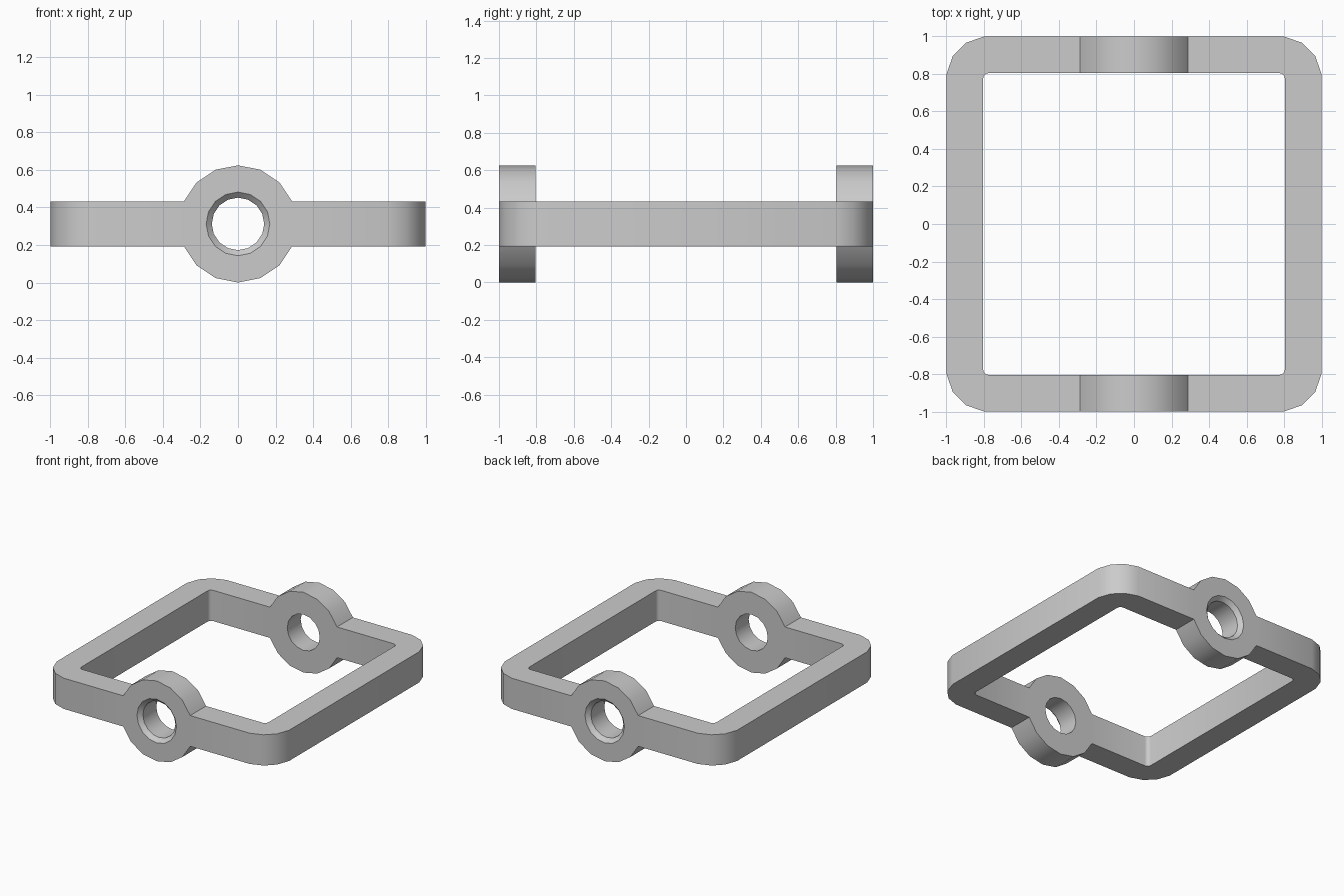
import bpy, bmesh, math

if "Cube" in bpy.data.objects:
    bpy.data.objects.remove(bpy.data.objects["Cube"])

OUT, INN = 1.0, 0.805            # outer and inner faces of the frame
ZC, R = 0.3125, 0.3125           # ring centre height and radius
JX = R * math.sin(math.radians(67.5))   # where the bar meets the ring
JZ = R * math.cos(math.radians(67.5))   # half height of the bar

bm = bmesh.new()


def skin(grid, closed=False, skip=()):
    """Quads between successive rows of points; skip holds (row, column)."""
    vs = [[bm.verts.new(p) for p in row] for row in grid]
    n = len(vs[0])
    for i in range(len(vs) - 1):
        for j in range(n if closed else n - 1):
            if (i, j) not in skip:
                k = (j + 1) % n
                bm.faces.new((vs[i][j], vs[i][k], vs[i + 1][k], vs[i + 1][j]))


# Quarter of the square frame: cross-section swept round one corner
outer = [(JX, -OUT), (0.8, -OUT), (0.897, -0.966), (0.966, -0.897), (OUT, -0.8), (OUT, 0)]
inner = [(JX, -INN), (0.775, -INN), (0.79, -0.801), (0.801, -0.79), (INN, -0.775), (INN, 0)]
rows = []
for o, i in zip(outer, inner):
    rows.append([(*o, ZC - JZ), (*o, ZC), (*o, ZC + JZ),
                 (*i, ZC + JZ), (*i, ZC), (*i, ZC - JZ)])
skin(rows, closed=True)

# Half of the 16-sided ring with a chamfered bore, open where the bar joins
rows = []
for k in range(9):
    a = math.radians(22.5 * k)
    s, c = math.sin(a), math.cos(a)
    rim = (min(R * s, JX), R * c)
    section = [(*rim, -OUT), (0.17 * s, 0.17 * c, -OUT), (0.14 * s, 0.14 * c, -OUT + 0.03),
               (0.14 * s, 0.14 * c, -INN), (*rim, -INN)]
    rows.append([(x, y, ZC + z) for x, z, y in section])
skin(rows, closed=True, skip={(3, 4), (4, 4)})

bmesh.ops.remove_doubles(bm, verts=bm.verts, dist=0.0005)
bmesh.ops.recalc_face_normals(bm, faces=bm.faces)
# Open shell: make sure the top of the bar faces up
top = max((f for f in bm.faces if abs(f.normal.z) > 0.99), key=lambda f: f.calc_center_median().z)
if top.normal.z < 0:
    bmesh.ops.reverse_faces(bm, faces=bm.faces)

mesh = bpy.data.meshes.new("ring_frame")
bm.to_mesh(mesh)
bm.free()
frame = bpy.data.objects.new("ring_frame", mesh)
bpy.context.collection.objects.link(frame)

# Mirror the quarter to all four corners
bpy.context.view_layer.objects.active = frame
frame.select_set(True)
mirror = frame.modifiers.new("mirror", 'MIRROR')
mirror.use_axis = (True, True, False)
bpy.ops.object.modifier_apply(modifier="mirror")
bpy.ops.object.shade_smooth_by_angle(angle=math.radians(40))
